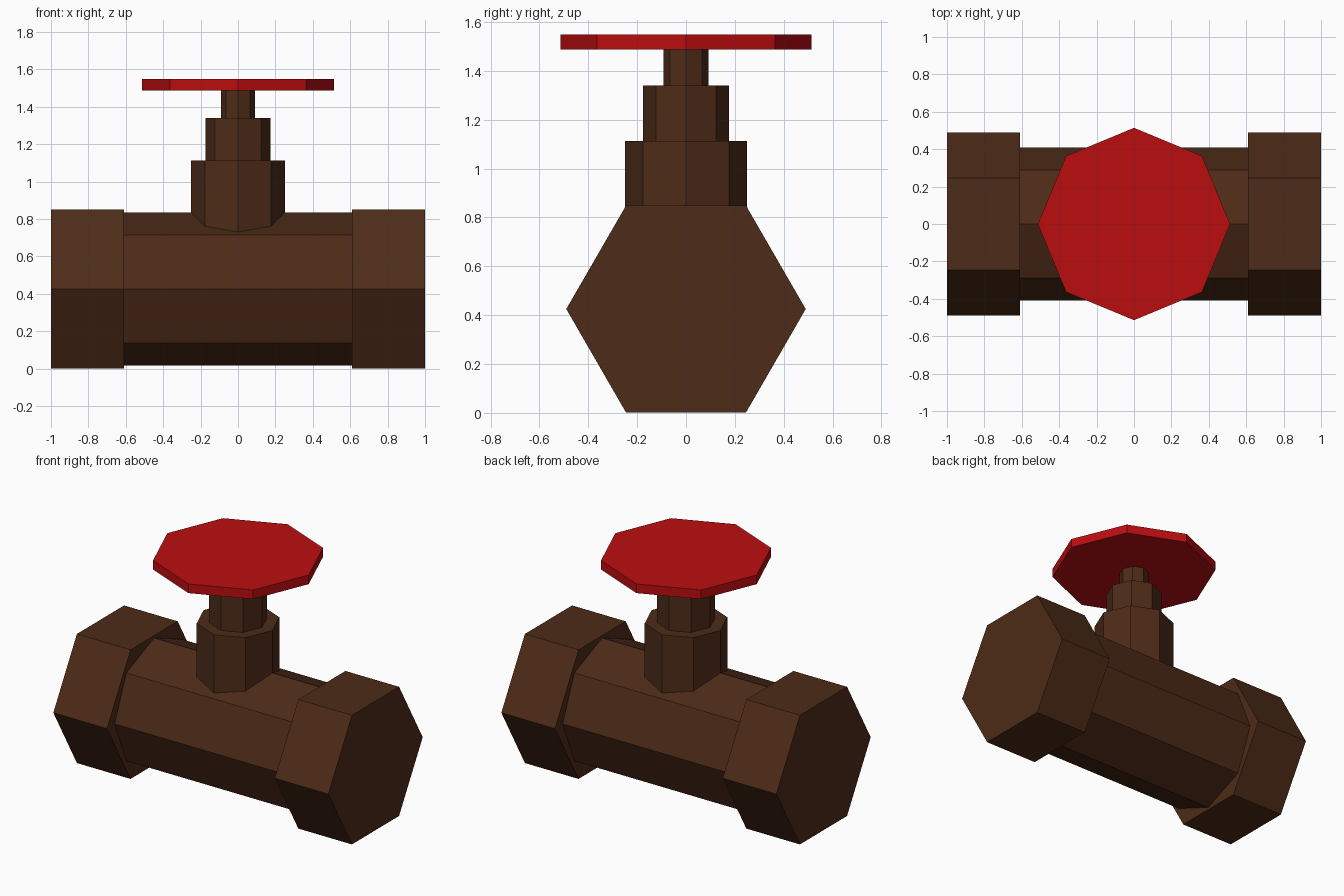
import bpy
from math import pi

if "Cube" in bpy.data.objects:
    bpy.data.objects.remove(bpy.data.objects["Cube"])


def material(name, color):
    m = bpy.data.materials.new(name)
    m.diffuse_color = (*color, 1)
    m.use_nodes = True
    m.node_tree.nodes["Principled BSDF"].inputs["Base Color"].default_value = m.diffuse_color
    return m


brown = material("brown_metal", (0.075, 0.024, 0.009))
red = material("red_paint", (0.50, 0.004, 0.005))


def prism(name, sides, radius, start, end, mat, axis="z", height=0.0):
    """Flat-faced prism with vertices on its axes, from start to end along axis."""
    mid = (start + end) / 2
    along_x = axis == "x"
    bpy.ops.mesh.primitive_cylinder_add(
        vertices=sides, radius=radius, depth=end - start,
        location=(mid, 0, height) if along_x else (0, 0, mid),
        rotation=(0, pi / 2, 0) if along_x else (0, 0, 0))
    obj = bpy.context.object
    obj.name = name
    obj.data.materials.append(mat)
    return obj


# Horizontal octagonal pipe and hexagonal end nuts
AXIS_Z = 0.425
prism("pipe_body", 8, 0.409, -0.62, 0.62, brown, "x", AXIS_Z)
for side, a, b in (("left", -1.0, -0.61), ("right", 0.61, 1.0)):
    prism(f"{side}_nut", 6, 0.49, a, b, brown, "x", AXIS_Z)

# Stepped bonnet and stem rising from the pipe
prism("bonnet", 8, 0.25, 0.5, 1.113, brown)
prism("gland", 8, 0.175, 1.113, 1.34, brown)
prism("stem", 8, 0.092, 1.34, 1.49, brown)

# Handwheel
prism("handwheel", 8, 0.514, 1.488, 1.548, red)
